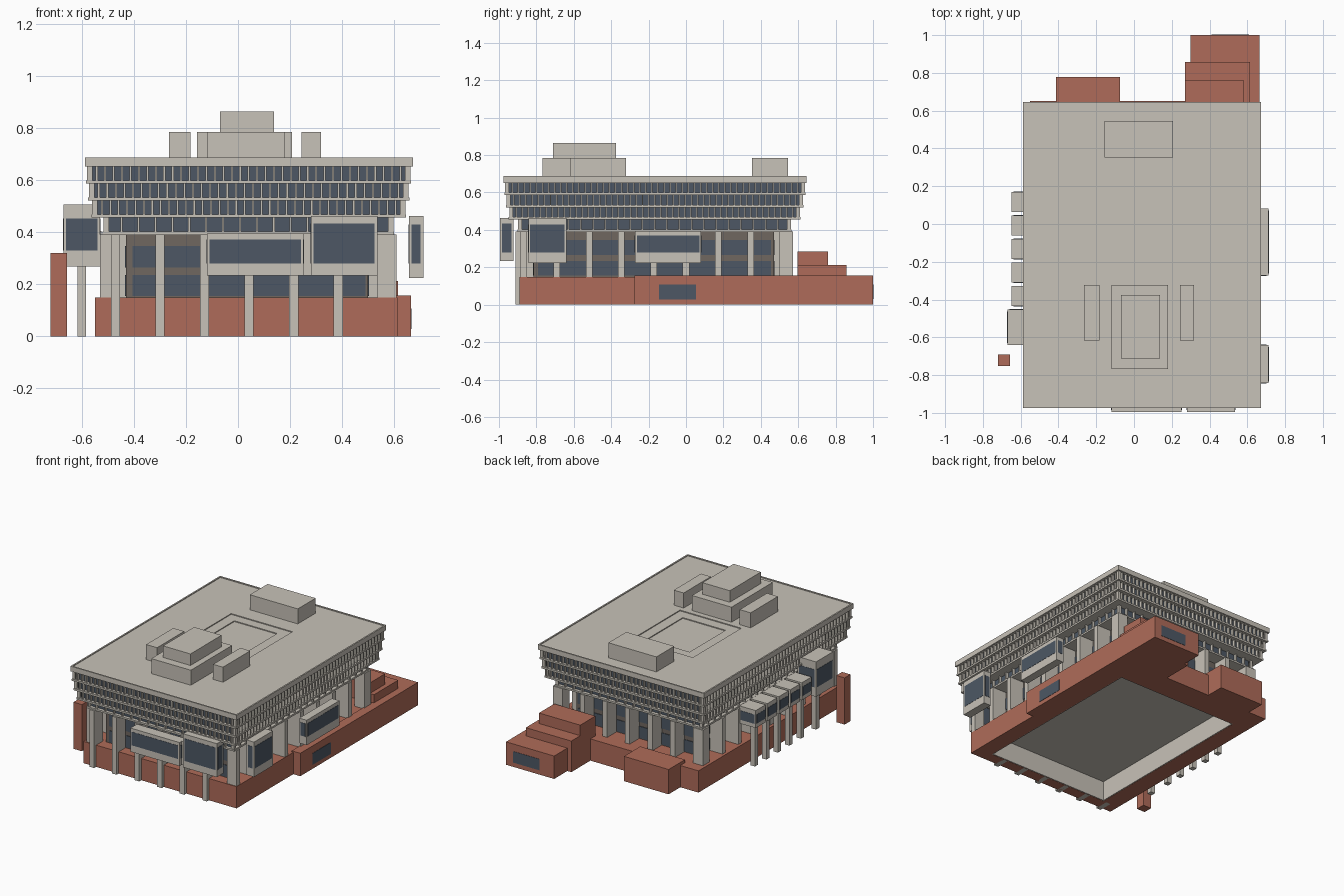
import bpy, bmesh
from mathutils import Matrix, Vector

if "Cube" in bpy.data.objects:
    bpy.data.objects.remove(bpy.data.objects["Cube"], do_unlink=True)


def material(name, rgb):
    m = bpy.data.materials.new(name)
    m.use_nodes = True
    m.diffuse_color = (*rgb, 1)
    m.node_tree.nodes["Principled BSDF"].inputs["Base Color"].default_value = (*rgb, 1)
    return m


CONCRETE = material("concrete", (0.575, 0.54, 0.48))
BRICK = material("brick", (0.43, 0.148, 0.1))
GLASS = material("blue_grey_glass", (0.075, 0.097, 0.13))
WALL = material("taupe_wall", (0.16, 0.135, 0.115))


def boxes(name, mat, *extents):
    """One object made of axis-aligned boxes (x0, x1, y0, y1, z0, z1)."""
    bm = bmesh.new()
    for x0, x1, y0, y1, z0, z1 in extents:
        centre = Vector((x0 + x1, y0 + y1, z0 + z1)) / 2
        size = Matrix.Diagonal((x1 - x0, y1 - y0, z1 - z0, 1))
        bmesh.ops.create_cube(bm, size=1, matrix=Matrix.Translation(centre) @ size)
    mesh = bpy.data.meshes.new(name)
    bm.to_mesh(mesh)
    bm.free()
    mesh.materials.append(mat)
    obj = bpy.data.objects.new(name, mesh)
    bpy.context.collection.objects.link(obj)
    return obj


def ring(outer, inner, z0, z1):
    """Four boxes that frame a rectangular hole."""
    X0, X1, Y0, Y1 = outer
    x0, x1, y0, y1 = inner
    return [(X0, X1, Y0, y0, z0, z1), (X0, X1, y1, Y1, z0, z1),
            (X0, x0, y0, y1, z0, z1), (x1, X1, y0, y1, z0, z1)]


def inset(rect, d):
    return (rect[0] + d, rect[1] - d, rect[2] + d, rect[3] - d)


def spread(a, b, step):
    n = max(1, round((b - a) / step))
    return [a + (b - a) * i / n for i in range(n + 1)]


def tier(name, rect, sill, glass, top, step):
    """Projecting office floor: slab, recessed glazing and a row of fins."""
    x0, x1, y0, y1 = rect
    boxes(name + "_slab", CONCRETE, (*rect, sill, glass))
    boxes(name + "_glass", GLASS, (*inset(rect, 0.022), glass, top))
    w, d = 0.004, 0.024
    fins = []
    for x in spread(x0 + 0.008, x1 - 0.008, step):
        fins += [(x - w, x + w, y0 + 0.003, y0 + d, glass, top),
                 (x - w, x + w, y1 - d, y1 - 0.003, glass, top)]
    for y in spread(y0 + 0.008, y1 - 0.008, step):
        fins += [(x0 + 0.003, x0 + d, y - w, y + w, glass, top),
                 (x1 - d, x1 - 0.003, y - w, y + w, glass, top)]
    boxes(name + "_fins", CONCRETE, *fins)


def bay(name, rect, z0, z1, w0, w1):
    """Concrete box with a window plate on each upright side."""
    x0, x1, y0, y1 = rect
    boxes(name, CONCRETE, (*rect, z0, z1))
    m, t = 0.01, 0.0015
    boxes(name + "_windows", GLASS,
          (x0 + m, x1 - m, y0 - t, y1 + t, w0, w1),
          (x0 - t, x1 + t, y0 + m, y1 - m, w0, w1))


# Stacked office floors
tier("lower_floor", (-0.52, 0.6, -0.9, 0.565), 0.39, 0.402, 0.456, 0.065)
tier("third_floor", (-0.563, 0.646, -0.948, 0.612), 0.456, 0.468, 0.521, 0.0325)
tier("second_floor", (-0.576, 0.658, -0.962, 0.628), 0.521, 0.534, 0.587, 0.0325)
tier("top_floor", (-0.583, 0.665, -0.97, 0.638), 0.587, 0.599, 0.653, 0.0325)

# Roof with a stepped shallow court and a low lip
roof = (-0.588, 0.672, -0.975, 0.645)
court = (-0.22, 0.245, -0.285, 0.24)
court_low = (-0.15, 0.175, -0.215, 0.175)
boxes("roof", CONCRETE, *ring(roof, court, 0.652, 0.682))
boxes("roof_lip", CONCRETE, *ring(roof, inset(roof, 0.01), 0.682, 0.687))
boxes("court_step", CONCRETE, *ring(court, court_low, 0.652, 0.676))
boxes("court_floor", CONCRETE, (*court_low, 0.652, 0.67))

# Rooftop plant rooms
boxes("main_plant_room", CONCRETE, (-0.12, 0.18, -0.768, -0.322, 0.68, 0.785),
      (-0.07, 0.138, -0.712, -0.375, 0.785, 0.864))
boxes("side_plant_rooms", CONCRETE, (-0.265, -0.182, -0.617, -0.322, 0.68, 0.785),
      (0.243, 0.318, -0.617, -0.322, 0.68, 0.785))
boxes("rear_plant_room", CONCRETE, (-0.157, 0.207, 0.352, 0.545, 0.68, 0.785))

# Recessed core with two bands of panes
core = (-0.43, 0.5, -0.815, 0.47)
boxes("core", WALL, (*core, 0.145, 0.395))
front_cols = [-0.47 + 0.171 * i for i in range(6)]
side_cols = [-0.69 + 0.1725 * i for i in range(7)]
panes = []
for z0, z1 in ((0.155, 0.235), (0.265, 0.347)):
    for a in front_cols:
        x0, x1 = max(a + 0.012, -0.405), min(a + 0.159, 0.49)
        panes.append((x0, x1, core[2] - 0.004, core[3] + 0.004, z0, z1))
    for a in [side_cols[0] - 0.1725] + side_cols:
        y0, y1 = max(a + 0.012, -0.79), min(a + 0.16, 0.455)
        panes.append((core[0] - 0.004, core[1] + 0.004, y0, y1, z0, z1))
boxes("core_panes", GLASS, *panes)

# Blade columns around the core
h = 0.0175
boxes("front_columns", CONCRETE,
      *[(x - h, x + h, -0.912, core[2], 0, 0.392) for x in front_cols])
boxes("rear_columns", CONCRETE,
      *[(x - h, x + h, core[3], 0.573, 0.14, 0.392) for x in front_cols])
boxes("right_side_columns", CONCRETE,
      *[(core[1], 0.609, y - h, y + h, 0.14, 0.392) for y in side_cols])
boxes("left_side_columns", CONCRETE,
      *[(-0.53, core[0], y - h, y + h, 0.14, 0.392) for y in side_cols])
boxes("corner_columns", CONCRETE,
      (0.535, 0.609, -0.885, -0.85, 0.14, 0.392),
      (-0.53, -0.487, -0.885, -0.85, 0.14, 0.392),
      (0.535, 0.609, 0.5, 0.573, 0.14, 0.392),
      (-0.53, -0.487, 0.5, 0.573, 0.14, 0.392))

# Brick podium around a concrete-lined cavity
podium = (-0.55, 0.612, -0.89, 0.65)
boxes("podium", BRICK, *ring(podium, core, 0, 0.149))
boxes("cavity_lining", CONCRETE, *ring(core, inset(core, 0.006), 0.001, 0.14))
boxes("cavity_ceiling", CONCRETE, (*core, 0.138, 0.147))
boxes("right_brick_wall", BRICK, (0.6, 0.665, -0.275, 0.65, 0, 0.157))
boxes("right_wall_window", GLASS, (0.66, 0.667, -0.145, 0.053, 0.028, 0.107))

# Rear brick terraces and block
boxes("rear_terraces", BRICK, (0.3, 0.665, 0.64, 1.0, 0, 0.157),
      (0.27, 0.615, 0.595, 0.857, 0, 0.213),
      (0.27, 0.583, 0.595, 0.76, 0.213, 0.285))
boxes("terrace_window", GLASS, (0.41, 0.61, 0.99, 1.002, 0.03, 0.107))
boxes("rear_brick_block", BRICK, (-0.412, -0.073, 0.6, 0.777, 0, 0.17))
boxes("brick_pylon", BRICK, (-0.72, -0.657, -0.753, -0.69, 0, 0.32))

# Projecting bays on the front and right
bay("front_long_bay", (-0.12, 0.252, -0.994, -0.923), 0.233, 0.395, 0.28, 0.372)
boxes("front_bay_link", CONCRETE, (0.24, 0.285, -0.97, -0.923, 0.233, 0.395))
bay("front_tall_bay", (0.28, 0.535, -0.994, -0.923), 0.233, 0.463, 0.28, 0.433)
bay("right_tall_bay", (0.656, 0.712, -0.843, -0.64), 0.224, 0.463, 0.28, 0.43)
bay("right_long_bay", (0.656, 0.712, -0.273, 0.081), 0.224, 0.395, 0.28, 0.37)

# Left bays on slim posts
bay("left_tall_bay", (-0.67, -0.53, -0.64, -0.452), 0.268, 0.507, 0.33, 0.452)
posts = [-0.545]
for i in range(5):
    y = 0.117 - 0.1247 * i
    bay("left_small_bay_%d" % (i + 1), (-0.648, -0.525, y - 0.053, y + 0.053),
        0.285, 0.405, 0.312, 0.375)
    posts.append(y)
boxes("left_bay_posts", CONCRETE,
      *[(-0.617, -0.583, y - h, y + h, 0, 0.29) for y in posts])
